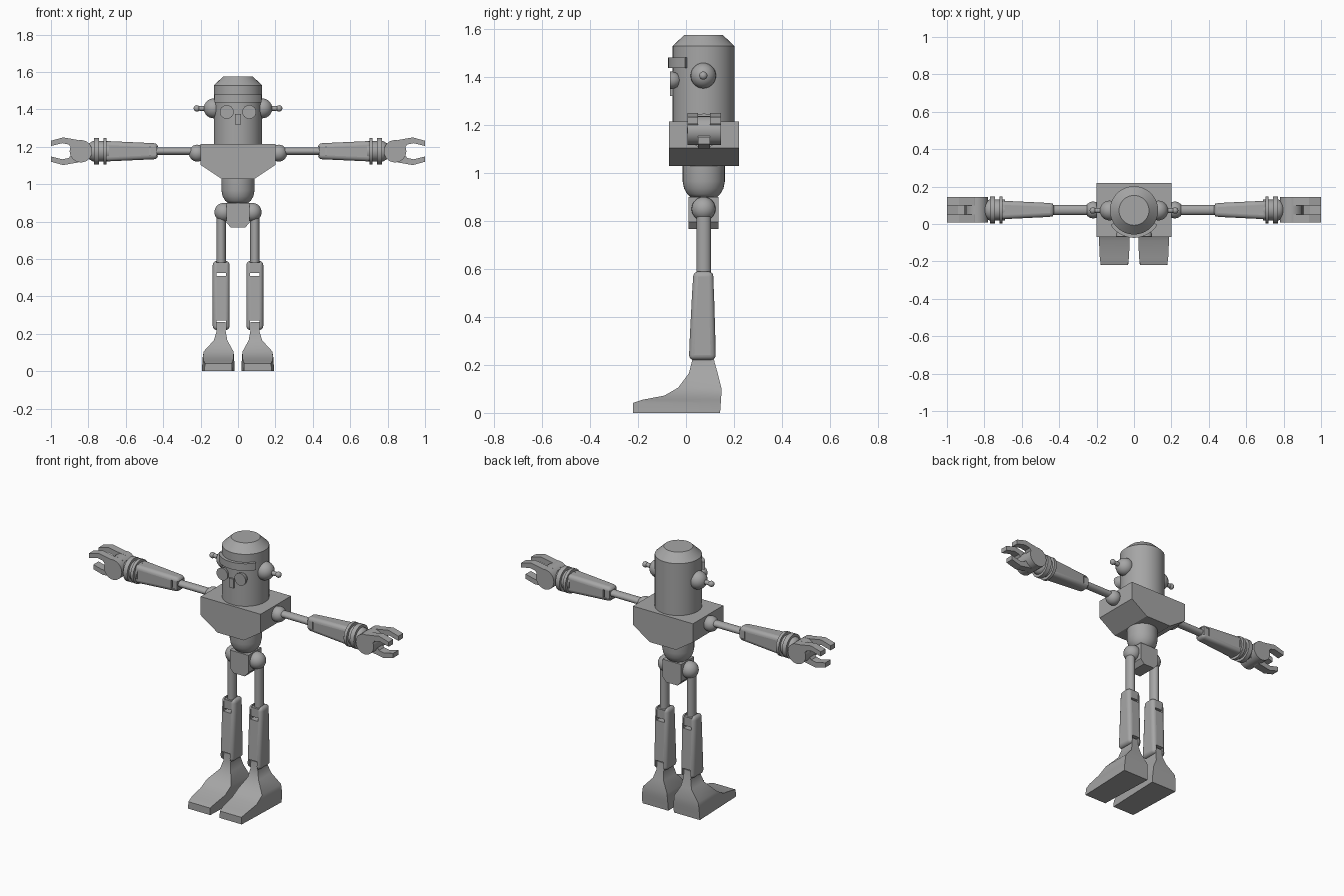
import bpy, bmesh
from math import radians, sin, cos, pi
from mathutils import Vector, Matrix

if "Cube" in bpy.data.objects:
    bpy.data.objects.remove(bpy.data.objects["Cube"])

CY = 0.075      # depth of the body's centre line
ARM_Z = 1.176   # height of the arms

# Dark grey metal
metal = bpy.data.materials.new("dark_grey")
metal.diffuse_color = (0.38, 0.38, 0.38, 1)
metal.use_nodes = True
metal.node_tree.nodes["Principled BSDF"].inputs["Base Color"].default_value = metal.diffuse_color


def finish(name, bm, mirror=False, smooth=0):
    bmesh.ops.recalc_face_normals(bm, faces=bm.faces[:])
    me = bpy.data.meshes.new(name)
    bm.to_mesh(me)
    bm.free()
    me.materials.append(metal)
    ob = bpy.data.objects.new(name, me)
    bpy.context.collection.objects.link(ob)
    if smooth:
        bpy.ops.object.select_all(action='DESELECT')
        ob.select_set(True)
        bpy.context.view_layer.objects.active = ob
        bpy.ops.object.shade_smooth_by_angle(angle=radians(smooth))
    if mirror:
        ob.modifiers.new("mirror", 'MIRROR')
    return ob


def loft(name, rings, mirror=False, smooth=0):
    """Skin a list of point rings and cap both ends."""
    bm = bmesh.new()
    vs = [[bm.verts.new(p) for p in r] for r in rings]
    for a, b in zip(vs, vs[1:]):
        n = len(a)
        for i in range(n):
            bm.faces.new((a[i], a[(i + 1) % n], b[(i + 1) % n], b[i]))
    bm.faces.new(vs[0])
    bm.faces.new(vs[-1])
    return finish(name, bm, mirror, smooth)


def lathe(name, profile, origin, axis='Z', mirror=False, n=32, sy=1.0, sx=1.0, smooth=60):
    """Revolve (radius, distance along axis) points around an axis."""
    turn = {'Z': Matrix(), 'X': Matrix.Rotation(pi / 2, 4, 'Y'),
            'Y': Matrix.Rotation(-pi / 2, 4, 'X')}[axis]
    o = Vector(origin)
    rings = [[o + turn @ Vector((r * sx * cos(2 * pi * i / n), r * sy * sin(2 * pi * i / n), t))
              for i in range(n)] for r, t in profile]
    return loft(name, rings, mirror, smooth)


def ball(name, r, origin, mirror=False):
    bm = bmesh.new()
    bmesh.ops.create_uvsphere(bm, u_segments=24, v_segments=14, radius=r,
                              matrix=Matrix.Translation(origin))
    return finish(name, bm, mirror, 60)


def prism(name, pts, y0, y1, mirror=False):
    """Extrude an x/z outline in depth."""
    return loft(name, [[(x, y, z) for x, z in pts] for y in (y0, y1)], mirror)


def box(name, x0, x1, y0, y1, z0, z1, mirror=False):
    return prism(name, [(x0, z0), (x1, z0), (x1, z1), (x0, z1)], y0, y1, mirror)


def slotted(ob, cutters):
    """Soften the edges, cut joint slots, then mirror."""
    b = ob.modifiers.new("bevel", 'BEVEL')
    b.width, b.segments = 0.022, 4
    for c in cutters:
        c.hide_render = True
        c.display_type = 'WIRE'
        m = ob.modifiers.new("slot", 'BOOLEAN')
        m.operation, m.object, m.solver = 'DIFFERENCE', c, 'EXACT'
    ob.modifiers.new("mirror", 'MIRROR')


# Head with chamfered crown
lathe("head", [(0.129, 1.2), (0.129, 1.528), (0.08, 1.575)], (0, CY - 0.002, 0), n=40, smooth=40)

# Brow band wrapped round the front of the head
arc = [radians(-58 + 116 * i / 16) for i in range(17)]
band = [(r * sin(a), CY - 0.002 - r * cos(a)) for r, seq in ((0.147, arc), (0.118, arc[::-1])) for a in seq]
loft("brow", [[(x, y, z) for x, y in band] for z in (1.437, 1.48)], smooth=30)

# Flat-fronted eyes, nose
dome = [(0.037 * cos(radians(a)), 0.046 * sin(radians(a))) for a in (0, 20, 40, 60, 80)]
lathe("eye", dome, (0.06, -0.066, 1.386), 'Y', True, n=24)
box("nose", -0.015, 0.015, -0.066, -0.03, 1.32, 1.375)

# Ears with knobbed aerials
ball("ear", 0.053, (0.13, CY - 0.003, 1.405), True)
lathe("ear_rod", [(0.014, 0.15), (0.012, 0.225)], (0, CY - 0.003, 1.405), 'X', True, n=16)
ball("ear_knob", 0.017, (0.22, CY - 0.003, 1.405), True)

# Torso, waist and pelvis
prism("torso", [(-0.2, 1.215), (-0.2, 1.103), (-0.088, 1.028), (0.088, 1.028),
                (0.2, 1.103), (0.2, 1.215)], -0.07, 0.22)
lathe("waist", [(0.088, 1.03), (0.088, 0.965), (0.082, 0.935), (0.069, 0.912), (0.053, 0.897)],
      (0, CY - 0.001, 0))
prism("pelvis", [(-0.062, 0.9), (-0.062, 0.795), (-0.038, 0.767), (0.038, 0.767),
                 (0.062, 0.795), (0.062, 0.9)], 0.01, 0.135)

# Legs, with a knee block filling most of the slot in the shin
LX = 0.09
ball("hip", 0.05, (0.076, CY - 0.002, 0.85), True)
lathe("thigh", [(0.03, 0.53), (0.03, 0.86)], (LX, CY - 0.001, 0), mirror=True, n=24, sx=0.82)
box("knee", LX - 0.026, LX + 0.026, 0.033, 0.112, 0.526, 0.58, True)


def rect(x0, x1, y0, y1, z):
    return [(x0, y0, z), (x1, y0, z), (x1, y1, z), (x0, y1, z)]


shin = loft("shin", [rect(LX - 0.045, LX + 0.045, 0.011, 0.125, 0.22),
                     rect(LX - 0.045, LX + 0.045, 0.03, 0.114, 0.59)], smooth=40)
slotted(shin, [box("knee_slot_cutter", LX - 0.026, LX + 0.026, -0.1, 0.3, 0.51, 0.7),
               box("ankle_slot_cutter", LX - 0.026, LX + 0.026, -0.1, 0.3, 0.1, 0.272)])

# Foot: stacked sections (z, centre x, front y, back y, front half-width, back half-width)
sections = [(0.262, 0.09, 0.028, 0.112, 0.024, 0.024), (0.215, 0.09, 0.025, 0.118, 0.024, 0.024),
            (0.165, 0.093, 0.012, 0.132, 0.036, 0.036), (0.105, 0.104, -0.033, 0.147, 0.08, 0.08),
            (0.072, 0.105, -0.09, 0.147, 0.082, 0.084), (0.055, 0.105, -0.18, 0.146, 0.078, 0.085),
            (0.042, 0.105, -0.22, 0.145, 0.072, 0.086), (0, 0.105, -0.22, 0.142, 0.074, 0.087)]
loft("foot", [[(c - f, y0, z), (c + f, y0, z), (c + b, y1, z), (c - b, y1, z)]
              for z, c, y0, y1, f, b in sections], True, smooth=44)

# Arms, with an elbow block in the forearm slot
ball("shoulder", 0.045, (0.218, CY, 1.166), True)
lathe("upper_arm", [(0.026, 0.22), (0.026, 0.465)], (0, CY, ARM_Z), 'X', True, n=24, sx=0.75)
box("elbow", 0.434, 0.467, CY - 0.034, CY + 0.034, ARM_Z - 0.024, ARM_Z + 0.024, True)
forearm = loft("forearm", [[(x, CY + sy * hy, ARM_Z + sz * hz)
                            for sy, sz in ((-1, -1), (1, -1), (1, 1), (-1, 1))]
                           for x, hy, hz in ((0.427, 0.036, 0.042), (0.715, 0.05, 0.055))], smooth=40)
slotted(forearm, [box("elbow_slot_cutter", 0.3, 0.474, -0.1, 0.3, ARM_Z - 0.024, ARM_Z + 0.024)])

# Wrist: core with two flat collars
lathe("wrist", [(0.055, 0.69), (0.055, 0.775), (0.04, 0.8)], (0, CY, ARM_Z), 'X', True)
for i, (a, b) in enumerate(((0.702, 0.72), (0.742, 0.769))):
    lathe(f"wrist_collar_{i + 1}", [(0.071, a), (0.071, b)], (0, CY, ARM_Z), 'X', True)

# Hand: round palm plates, each carrying a bent finger; the thumb curves the other way
finger = [(0.815, 0.045), (0.855, 0.06), (0.935, 0.074), (1.0, 0.056), (1.0, 0.028),
          (0.94, 0.043), (0.905, 0.036), (0.885, 0.01), (0.84, 0)]
for name, y0, y1, s in (("front_finger", 0.007, 0.05, 1), ("back_finger", 0.1, 0.145, 1),
                        ("thumb", 0.0505, 0.0995, -1)):
    prism(name, [(x, ARM_Z + s * z) for x, z in finger], y0, y1, True)
    lathe(name + "_palm", [(0.06, y0), (0.06, y1)], (0.84, 0, ARM_Z), 'Y', True, n=24)
lathe("palm_axle", [(0.032, 0.01), (0.032, 0.14)], (0.84, 0, ARM_Z), 'Y', True, n=20)
